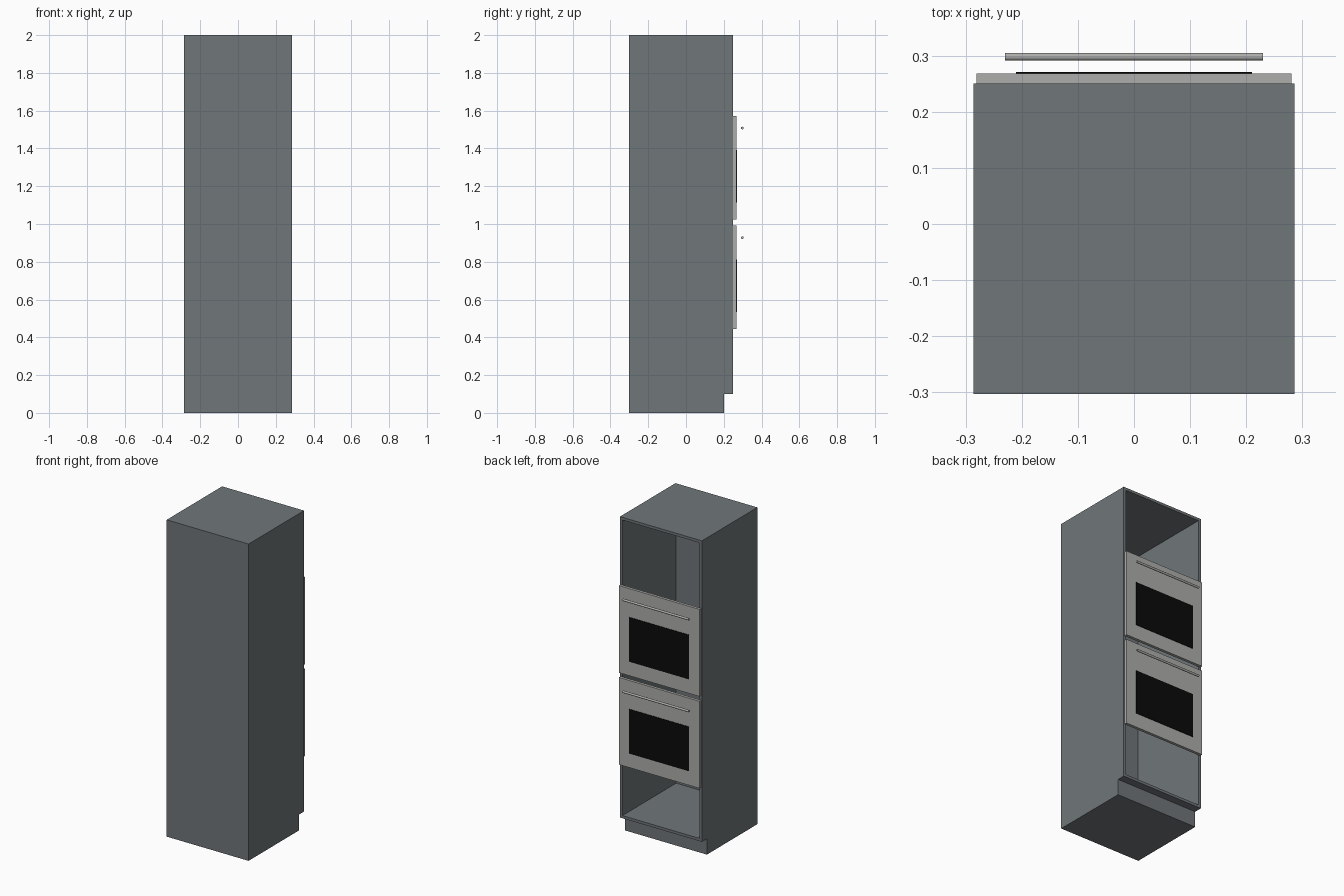
import bpy, math

cube = bpy.data.objects.get("Cube")
if cube:
    bpy.data.objects.remove(cube, do_unlink=True)


def material(name, color):
    m = bpy.data.materials.new(name)
    m.use_nodes = True
    m.diffuse_color = (*color, 1)
    m.node_tree.nodes["Principled BSDF"].inputs["Base Color"].default_value = (*color, 1)
    return m


grey_board = material("slate grey board", (0.16, 0.18, 0.19))
steel = material("light steel", (0.42, 0.42, 0.41))
black_glass = material("black glass", (0.003, 0.003, 0.003))


def box(name, low, high, mat):
    """Box spanning two opposite corners."""
    bpy.ops.mesh.primitive_cube_add(size=1)
    ob = bpy.context.object
    ob.name = name
    ob.location = [(a + b) / 2 for a, b in zip(low, high)]
    ob.scale = [b - a for a, b in zip(low, high)]
    bpy.ops.object.transform_apply(location=True, rotation=False, scale=True)
    ob.data.materials.append(mat)
    return ob


W = 0.286                    # half width of the cabinet
BACK, OPEN = -0.303, 0.25    # closed face and open face
T = 0.017                    # board thickness
PLINTH, TOP = 0.1, 2.0
inner = W - T

# Hollow carcass, open towards +y
for side, s in (("right", -1), ("left", 1)):
    xs = sorted((s * W, s * inner))
    box(f"{side}_side_panel", (xs[0], BACK, PLINTH), (xs[1], OPEN, TOP), grey_board)
box("top_panel", (-inner, BACK, TOP - T), (inner, OPEN, TOP), grey_board)
box("floor_panel", (-inner, BACK, PLINTH), (inner, OPEN, PLINTH + T), grey_board)
box("closed_panel", (-inner, BACK, PLINTH + T), (inner, BACK + T, TOP - T), grey_board)

# Recessed plinth
box("plinth", (-W, BACK, 0), (W, 0.2, PLINTH), grey_board)

# Two oven fronts, each with a window plate and a bar handle
for label, z in (("lower", 0.443), ("upper", 1.023)):
    box(f"{label}_oven_door", (-0.281, OPEN, z), (0.281, 0.268, z + 0.55), steel)
    box(f"{label}_oven_window", (-0.21, 0.267, z + 0.09), (0.21, 0.271, z + 0.37), black_glass)
    bpy.ops.mesh.primitive_cylinder_add(vertices=24, radius=0.007, depth=0.46,
                                        location=(0, 0.298, z + 0.485),
                                        rotation=(0, math.pi / 2, 0))
    handle = bpy.context.object
    handle.name = f"{label}_oven_handle"
    handle.data.materials.append(steel)
    bpy.ops.object.shade_smooth_by_angle()
